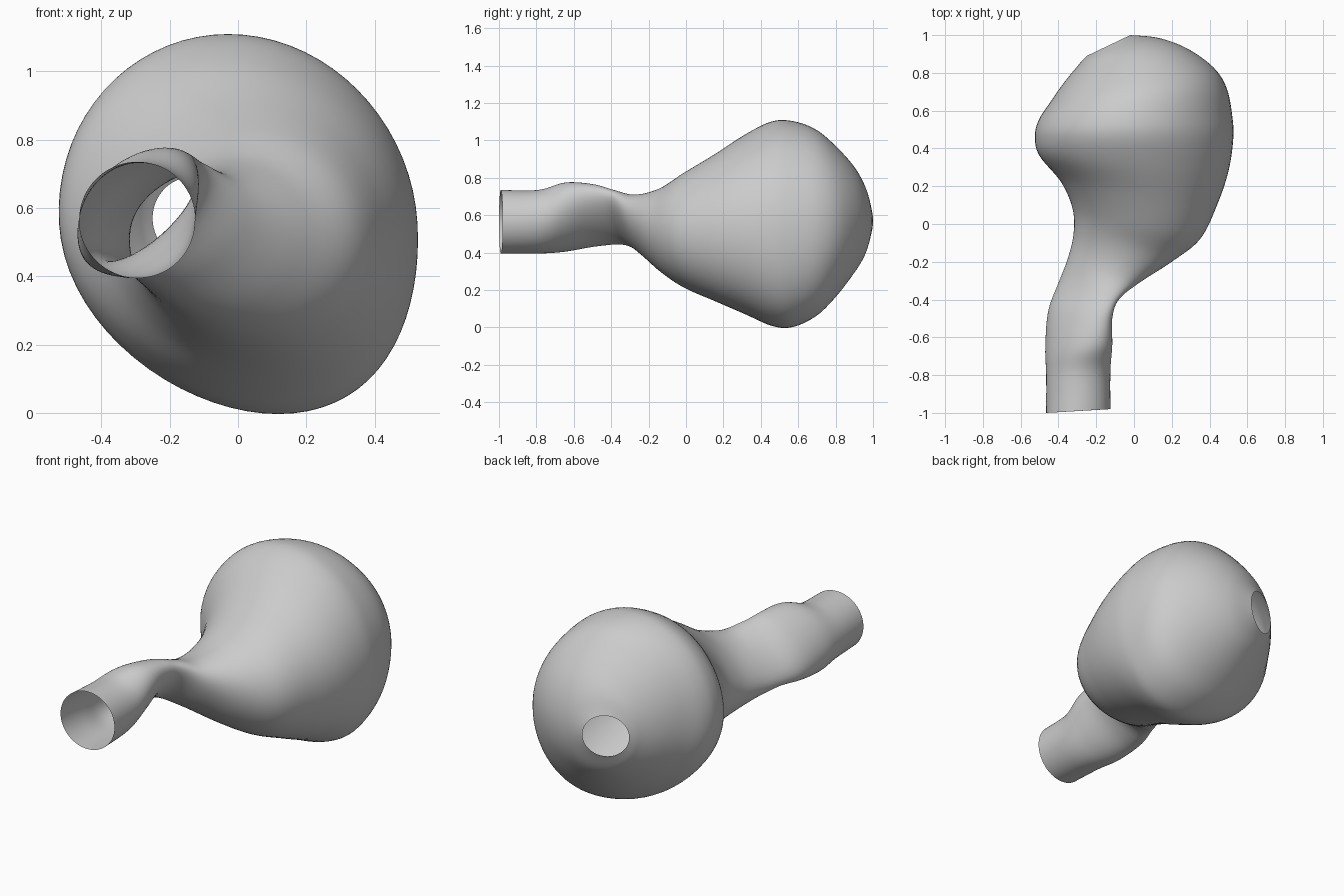
import bpy, bmesh, math
from mathutils import Vector

if "Cube" in bpy.data.objects:
    bpy.data.objects.remove(bpy.data.objects["Cube"], do_unlink=True)

SIDES = 72
STEPS = 6
SAG = .06

# Each section: left x, left y, right x, right y, top z, bottom z, lean
SECTIONS = [
    (-.465, -1, -.125, -.98, .735, .395, 0),     # open mouth of the tube
    (-.465, -.8, -.125, -.78, .735, .395, .1),
    (-.47, -.65, -.115, -.64, .775, .405, .4),
    (-.455, -.46, -.115, -.5, .765, .435, .7),
    (-.4, -.31, -.08, -.4, .735, .44, .8),       # pinched, leaning neck
    (-.35, -.18, .03, -.31, .71, .38, .4),
    (-.32, -.05, .2, -.2, .745, .29, .1),
    (-.325, .08, .35, -.08, .83, .21, 0),
    (-.385, .22, .44, .1, .93, .14, -.04),
    (-.5, .36, .5, .28, 1.035, .07, -.06),
    (-.525, .46, .525, .45, 1.1, .01, -.06),     # widest part of the bulb
    (-.505, .55, .52, .57, 1.105, 0, -.06),
    (-.44, .65, .49, .72, 1.065, .055, -.06),
    (-.37, .75, .42, .83, .98, .155, -.04),
    (-.3, .835, .28, .93, .875, .275, 0),
    (-.275, .865, .13, .985, .79, .355, 0),
    (-.25, .89, -.02, 1, .69, .45, 0),           # small round opening
]


def blend(a, b, c, d, t):
    """Smooth curve from b to c with neighbours a and d."""
    return b + t / 2 * (c - a + t * (2 * a - 5 * b + 4 * c - d
                                     + t * (3 * (b - c) + d - a)))


def smooth_sections(sections):
    last = len(sections) - 1
    for i in range(last):
        near = [sections[min(max(i + k, 0), last)] for k in (-1, 0, 1, 2)]
        for step in range(STEPS):
            yield [blend(*values, step / STEPS) for values in zip(*near)]
    yield sections[last]


def ring_points(section):
    lx, ly, rx, ry, top, bottom, lean = section
    middle = Vector(((lx + rx) / 2, (ly + ry) / 2, (top + bottom) / 2))
    across = Vector((rx - lx, ry - ly, 0)) / 2
    up = Vector((0, 0, (top - bottom) / 2))
    # The underside of the larger rings hangs to one side
    sag = Vector((SAG * (top - bottom) ** 3, 0, 0))
    for k in range(SIDES):
        angle = math.tau * k / SIDES
        low = min(math.sin(angle), 0) ** 2
        yield (middle + across * math.cos(angle - lean)
               + up * math.sin(angle) + sag * low)


# Plain grey surface
grey = bpy.data.materials.new("plain_grey")
grey.use_nodes = True
colour = (.6, .6, .6, 1)
grey.diffuse_color = colour
shader = next(n for n in grey.node_tree.nodes if n.type == 'BSDF_PRINCIPLED')
shader.inputs["Base Color"].default_value = colour

# Hollow bulb with its bent tube, lofted as one open skin
bm = bmesh.new()
rings = [[bm.verts.new(p) for p in ring_points(s)]
         for s in smooth_sections(SECTIONS)]
for near, far in zip(rings, rings[1:]):
    for k in range(SIDES):
        n = (k + 1) % SIDES
        bm.faces.new((near[k], near[n], far[n], far[k]))
for face in bm.faces:
    face.smooth = True
bmesh.ops.recalc_face_normals(bm, faces=bm.faces)
mesh = bpy.data.meshes.new("hollow_bulb")
bm.to_mesh(mesh)
bm.free()
mesh.materials.append(grey)
bulb = bpy.data.objects.new("hollow_bulb", mesh)
bpy.context.collection.objects.link(bulb)
